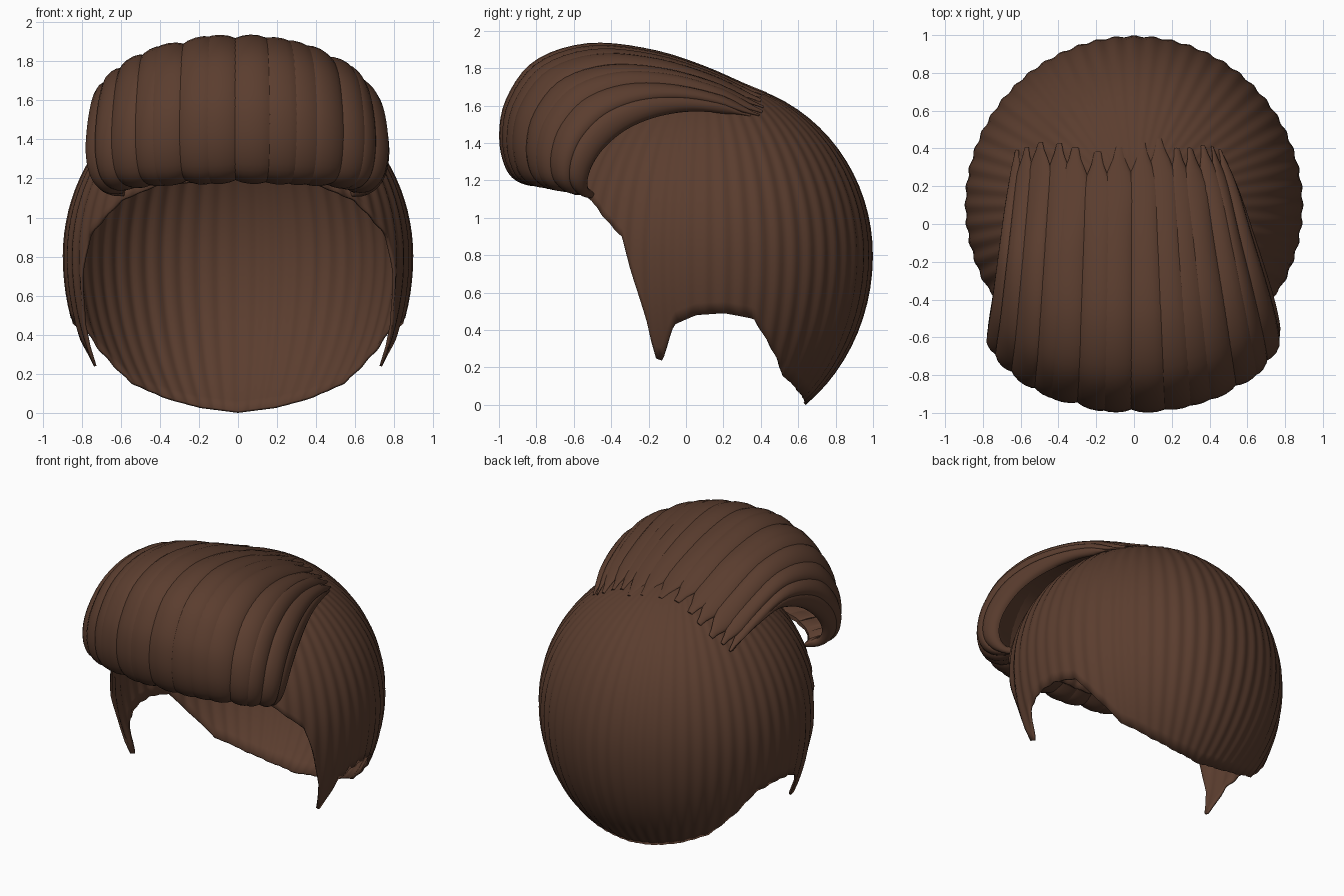
import bpy, math, random
from mathutils import Vector

if "Cube" in bpy.data.objects:
    bpy.data.objects.remove(bpy.data.objects["Cube"])

random.seed(4)
hair = bpy.data.materials.new("brown hair")
hair.diffuse_color = (0.104, 0.047, 0.028, 1)
hair.use_nodes = True
hair.node_tree.nodes["Principled BSDF"].inputs["Base Color"].default_value = hair.diffuse_color


def make(name, verts, faces, angle):
    me = bpy.data.meshes.new(name)
    me.from_pydata(verts, [], faces)
    me.materials.append(hair)
    ob = bpy.data.objects.new(name, me)
    bpy.context.collection.objects.link(ob)
    bpy.ops.object.select_all(action='DESELECT')
    ob.select_set(True)
    bpy.context.view_layer.objects.active = ob
    bpy.ops.object.shade_smooth_by_angle(angle=math.radians(angle))
    return ob


def smooth(t):
    t = max(0.0, min(1.0, t))
    return t * t * (3 - 2 * t)


# Cap: ribbed dome trimmed by a hem height given per angle from the front
HEM = [(0, 1.2), (30, 1.17), (45, 1.09), (60, 0.9), (65, 0.66), (69, 0.42), (70.3, 0.25),
       (73.2, 0.235), (76, 0.34), (79, 0.43), (87, 0.48), (97, 0.49), (108, 0.46), (116, 0.32),
       (127.5, 0.15), (144, 0.07), (160, 0.025), (180, 0.0)]
RX, RY, CY, CZ, RZ = 0.896, 0.898, 0.1, 0.8, 0.935


def hem_height(deg):
    for (a, za), (b, zb) in zip(HEM, HEM[1:]):
        if deg <= b:
            return za + (zb - za) * (deg - a) / (b - a)
    return HEM[-1][1]


RIBS, RINGS = 56, 30
COLS = RIBS * 6
verts = [(0, CY, CZ + RZ)]
for i in range(1, RINGS + 1):
    for j in range(COLS):
        th = 2 * math.pi * j / COLS
        deg = math.degrees(th)
        z = hem_height(min(deg, 360 - deg))
        low = 1.05 + 0.05 * math.cos(th) + 0.22 * max(0, math.cos(th))
        phi = math.acos(max(-1, min(1, (z - CZ) / (RZ if z > CZ else low)))) * i / RINGS
        c = math.cos(phi)
        k = math.sin(phi) * (0.996 + 0.0055 * math.cos(th * RIBS))
        verts.append((RX * k * math.sin(th), CY - RY * k * math.cos(th),
                      CZ + c * (RZ if c > 0 else low)))
faces = [(0, 1 + j, 1 + (j + 1) % COLS) for j in range(COLS)]
for i in range(RINGS - 1):
    a, b = 1 + i * COLS, 1 + (i + 1) * COLS
    for j in range(COLS):
        n = (j + 1) % COLS
        faces.append((a + j, b + j, b + n, a + n))
cap = make("hair_cap", verts, faces, 60)
shell = cap.modifiers.new("thickness", 'SOLIDIFY')
shell.thickness = 0.014
shell.offset = -1

# Swept front: middle and edge profiles (y, z) with half widths, root to tip
MID = [(.46, 1.65), (.17, 1.775), (-.18, 1.885), (-.52, 1.92), (-.8, 1.83),
       (-.95, 1.63), (-.985, 1.42), (-.94, 1.25), (-.84, 1.19), (-.72, 1.21)]
EDGE = [(.38, 1.51), (.22, 1.56), (.02, 1.58), (-.17, 1.555), (-.33, 1.49),
        (-.45, 1.39), (-.515, 1.29), (-.54, 1.2), (-.53, 1.135), (-.49, 1.11)]
RIGHT = [.48, .555, .625, .695, .75, .78, .785, .76, .7, .61]
LEFT = [.65, .675, .705, .735, .76, .78, .785, .76, .7, .61]


def spline(vals, s):
    # Catmull-Rom through evenly spaced values
    f = max(0.0, min(1.0, s)) * (len(vals) - 1)
    i = min(int(f), len(vals) - 2)
    t = f - i
    p0, p1, p2, p3 = (vals[max(0, min(len(vals) - 1, i + d))] for d in (-1, 0, 1, 2))
    return 0.5 * (2 * p1 + (p2 - p0) * t + (2 * p0 - 5 * p1 + 4 * p2 - p3) * t * t
                  + (3 * p1 - p0 - 3 * p2 + p3) * t ** 3)


def sweep_point(s, a):
    f = math.cos(a)
    x = spline(RIGHT if a > 0 else LEFT, s) * math.sin(a)
    # Side edges tuck in towards the head
    x *= 1 - 0.07 * smooth((abs(a) - 1.3) / 0.35)
    y, z = (spline([e[k] * (1 - f) + m[k] * f for e, m in zip(EDGE, MID)], s) for k in (0, 1))
    # Roots settle onto the cap
    q = 1 - (x / RX) ** 2 - ((y - CY) / RY) ** 2
    ground = CZ + RZ * math.sqrt(max(q, 0.02))
    w = smooth(0.25 + 0.75 * s / (0.12 + 0.18 * max(0, -math.sin(a))))
    return Vector((x, y, (ground + 0.003) * (1 - w) + z * w))


def lock(name, centre, half, start, lift):
    N, M, e = 40, 16, 0.004
    verts, faces = [], []
    for i in range(N + 1):
        t = i / N
        s = start + (1 - start) * t
        width = half * (0.2 + 0.8 * smooth(t / 0.09))
        thick = 0.2 + 0.8 * smooth(t / 0.2)
        if t > 0.93:
            thick *= 1 - 0.5 * (t - 0.93) / 0.07
        for j in range(M):
            b = 2 * math.pi * j / M
            u, v = math.cos(b), math.sin(b)
            a = centre + width * u
            s0, s1 = max(0, s - e), min(1, s + e)
            ds = sweep_point(s1, a) - sweep_point(s0, a)
            da = sweep_point(s, a + e) - sweep_point(s, a - e)
            n = ds.cross(da).normalized()
            off = (0.046 if v > 0 else 0.012) * v - 0.03 + lift * u
            verts.append(sweep_point(s, a) + n * off * thick)
    for i in range(N):
        for j in range(M):
            k = (j + 1) % M
            faces.append((i * M + j, i * M + k, (i + 1) * M + k, (i + 1) * M + j))
    faces.append(tuple(reversed(range(M))))
    faces.append(tuple(N * M + j for j in range(M)))
    make(name, verts, faces, 60)


LOCKS = 16
STEP = math.radians(176) / LOCKS
for n in range(LOCKS):
    centre = (n - (LOCKS - 1) / 2) * STEP
    lock(f"front_lock_{n + 1}", centre + random.uniform(-0.12, 0.12) * STEP,
         STEP * random.uniform(0.72, 0.88), random.uniform(0, 0.04),
         random.uniform(0.006, 0.016) * random.choice((-1, 1)))
